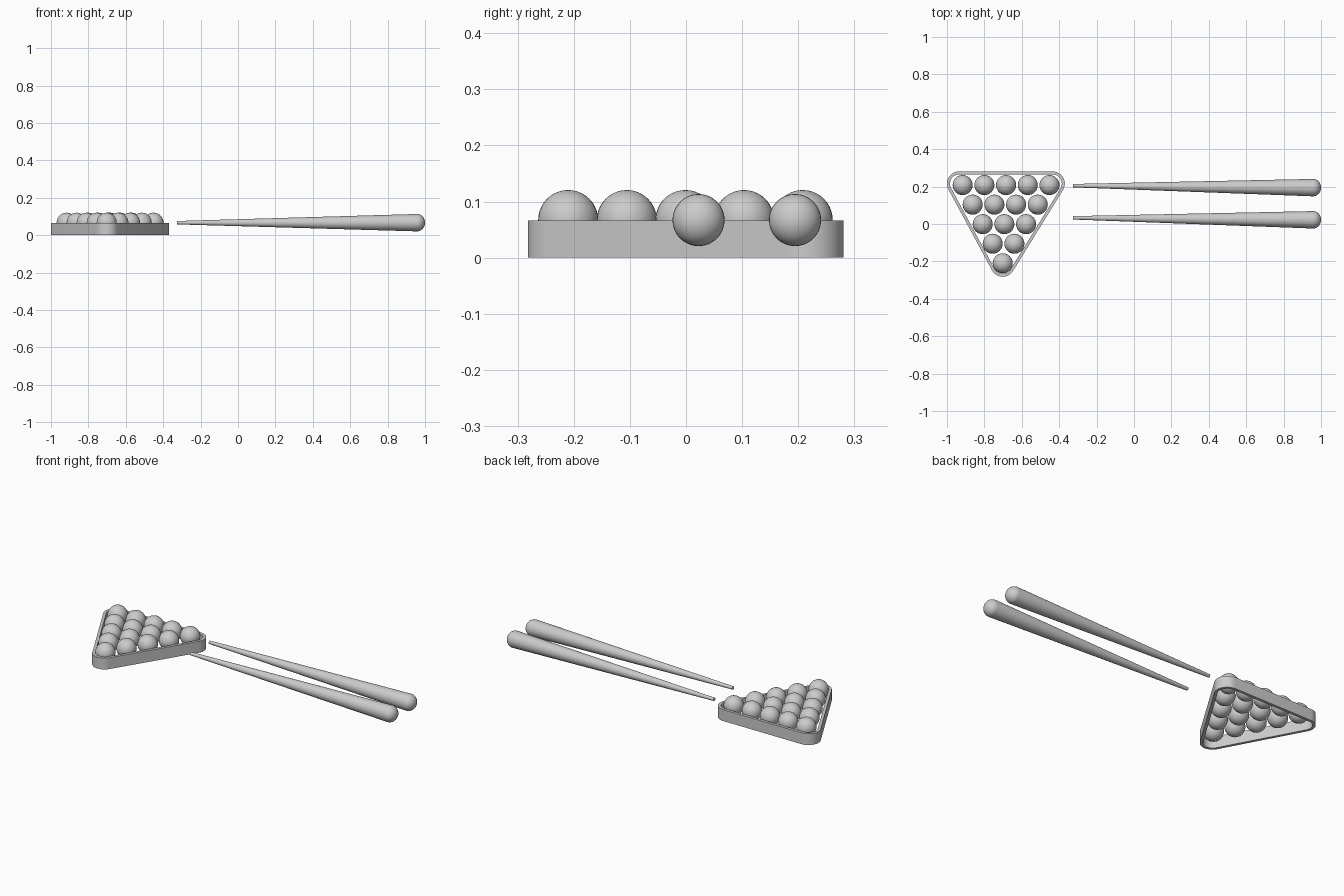
import bpy
import bmesh
import math
from mathutils import Vector

if "Cube" in bpy.data.objects:
    bpy.data.objects.remove(bpy.data.objects["Cube"], do_unlink=True)

# Single plain material
grey = bpy.data.materials.new("plain grey")
grey.use_nodes = True
COLOUR = (0.6, 0.6, 0.6, 1)
grey.diffuse_color = COLOUR
grey.node_tree.nodes["Principled BSDF"].inputs["Base Color"].default_value = COLOUR


def finish(bm, name, angle=35):
    """Turn a bmesh into a smooth-shaded object with sharp edges kept."""
    bmesh.ops.recalc_face_normals(bm, faces=bm.faces)
    mesh = bpy.data.meshes.new(name)
    bm.to_mesh(mesh)
    bm.free()
    mesh.materials.append(grey)
    obj = bpy.data.objects.new(name, mesh)
    bpy.context.collection.objects.link(obj)
    bpy.ops.object.select_all(action="DESELECT")
    obj.select_set(True)
    bpy.context.view_layer.objects.active = obj
    bpy.ops.object.shade_smooth_by_angle(angle=math.radians(angle))
    return obj


def rounded_outline(centres, radius, steps=14):
    """Outline around circles at counter-clockwise corner centres."""
    points = []
    count = len(centres)
    for i, centre in enumerate(centres):
        into = centre - centres[i - 1]
        out = centres[(i + 1) % count] - centre
        start = math.atan2(-into.x, into.y)
        turn = (math.atan2(-out.x, out.y) - start) % math.tau
        for k in range(steps + 1):
            a = start + turn * k / steps
            points.append(centre + radius * Vector((math.cos(a), math.sin(a))))
    return points


# Open triangular rack with rounded corners
CORNERS = [Vector(c) for c in ((-0.935, 0.216), (-0.702, -0.217), (-0.435, 0.216))]
RADIUS, WALL, HEIGHT = 0.065, 0.016, 0.066
outer = rounded_outline(CORNERS, RADIUS)
inner = rounded_outline(CORNERS, RADIUS - WALL)
bm = bmesh.new()
loops = [[bm.verts.new((p.x, p.y, z)) for p in line]
         for line, z in ((outer, 0), (outer, HEIGHT), (inner, HEIGHT), (inner, 0))]
for i, loop in enumerate(loops):
    after = loops[(i + 1) % 4]
    for k in range(len(loop)):
        j = (k + 1) % len(loop)
        bm.faces.new((loop[k], loop[j], after[j], after[k]))
finish(bm, "triangle_rack")

# Balls, in rows from five at the back to one at the front
for row in range(5):
    number = 5 - row
    for i in range(number):
        bm = bmesh.new()
        bmesh.ops.create_uvsphere(bm, u_segments=32, v_segments=20, radius=0.0535)
        x = -0.916 + 0.0535 * row + 0.116 * i
        ball = finish(bm, f"ball_{row + 1}_{i + 1}")
        ball.location = (x, 0.208 - 0.1045 * row, 0.067)


# Tapered cue sticks with a rounded butt
def cue(name, tip, butt, tip_radius=0.009, butt_radius=0.0465, cap=0.042):
    axis = butt - tip
    length = axis.length
    profile = [(0, 0), (tip_radius, 0), (butt_radius, length - cap)]
    for k in range(1, 9):
        a = math.pi / 2 * k / 8
        profile.append((butt_radius * math.cos(a), length - cap + cap * math.sin(a)))
    bm = bmesh.new()
    verts = [bm.verts.new((r, 0, z)) for r, z in profile]
    edges = [bm.edges.new(pair) for pair in zip(verts, verts[1:])]
    bmesh.ops.spin(bm, geom=verts + edges, cent=(0, 0, 0), axis=(0, 0, 1),
                   angle=math.tau, steps=32)
    bmesh.ops.remove_doubles(bm, verts=bm.verts, dist=0.0001)
    obj = finish(bm, name)
    obj.rotation_mode = "QUATERNION"
    obj.rotation_quaternion = axis.to_track_quat("Z", "Y")
    obj.location = tip


for name, y in (("back_cue", 0.194), ("front_cue", 0.022)):
    cue(name, Vector((-0.325, y + 0.011, 0.067)), Vector((1, y, 0.067)))
